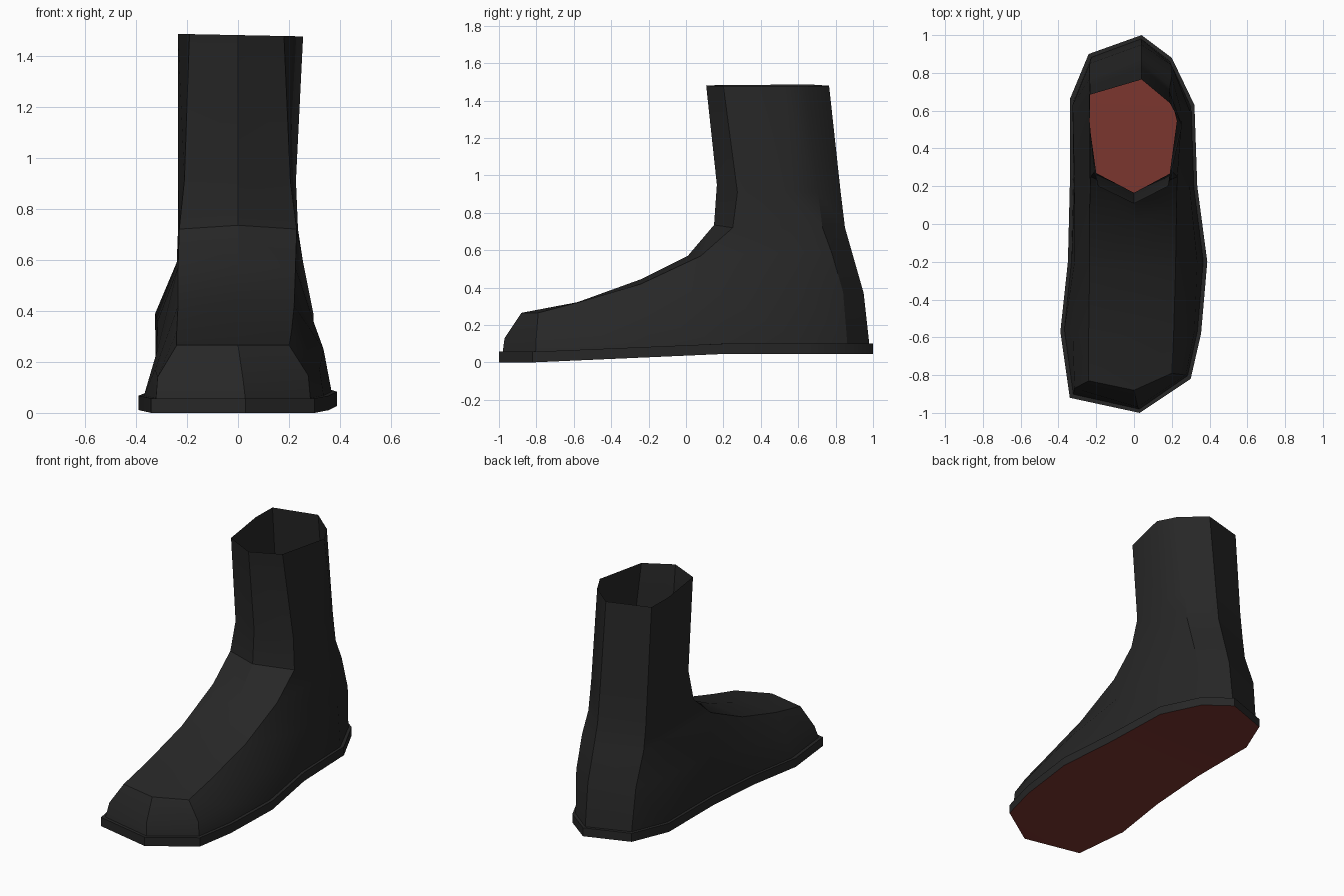
import bpy, bmesh, math

if "Cube" in bpy.data.objects:
    bpy.data.objects.remove(bpy.data.objects["Cube"])


def material(name, rgb):
    m = bpy.data.materials.new(name)
    m.diffuse_color = (*rgb, 1)
    m.use_nodes = True
    m.node_tree.nodes["Principled BSDF"].inputs["Base Color"].default_value = m.diffuse_color
    return m


BLACK = material("black rubber", (0.02, 0.02, 0.02))
RED = material("red sole", (0.2, 0.037, 0.028))


def height(y, profile):
    """Height at y along a side-view profile of (y, z) points."""
    if y <= profile[0][0]:
        return profile[0][1]
    for (y0, z0), (y1, z1) in zip(profile, profile[1:]):
        if y <= y1:
            return z0 + (z1 - z0) * (y - y0) / (y1 - y0)
    return profile[-1][1]


def ring(points, profile):
    return [(x, y, height(y, profile)) for x, y in points]


def bands(rings):
    """Quads joining each closed ring to the next one above it."""
    faces = []
    for a, b in zip(rings, rings[1:]):
        n = len(a)
        for i in range(n):
            j = (i + 1) % n
            faces.append((a[i], b[i], b[j], a[j]))
    return faces


def make(name, faces, mat):
    bm = bmesh.new()
    for f in faces:
        bm.faces.new([bm.verts.new(p) for p in f])
    bmesh.ops.remove_doubles(bm, verts=bm.verts, dist=0.0005)
    me = bpy.data.meshes.new(name)
    bm.to_mesh(me)
    bm.free()
    me.materials.append(mat)
    me.shade_smooth()
    me.set_sharp_from_angle(angle=math.radians(30))
    ob = bpy.data.objects.new(name, me)
    bpy.context.collection.objects.link(ob)
    return ob


# Outlines run from the toe, along the left side, round the heel and back
outline = [(0.03, -1), (-0.34, -0.92), (-0.39, -0.57), (-0.35, -0.2),
           (-0.34, 0.2), (-0.34, 0.66), (-0.24, 0.9), (0.04, 1.0),
           (0.2, 0.88), (0.32, 0.63), (0.335, 0.2), (0.388, -0.2),
           (0.355, -0.58), (0.30, -0.82)]
bottom_line = [(-0.82, 0), (0.2, 0.045)]
welt_line = [(-0.82, 0.057), (0.2, 0.1)]

bottom = ring(outline, bottom_line)
welt_top = ring(outline, welt_line)
foot_base = [(x * 0.945, y * 0.98, z) for x, y, z in welt_top]

# Sole: strips across the outline, seen from below and through the shaft
make("sole", [tuple(dict.fromkeys((bottom[i], bottom[i + 1],
                                   bottom[-i - 1], bottom[-i])))
              for i in range(7)], RED)

# Welt: rim around the sole with a narrow ledge on top
make("welt", bands([bottom, welt_top, foot_base]), BLACK)

# Foot: side walls up to the instep edge
foot_mid = ring([(0.02, -0.97), (-0.315, -0.87), (-0.325, -0.57),
                 (-0.315, -0.2), (-0.315, 0.2), (-0.325, 0.63),
                 (-0.235, 0.85), (0.04, 0.95), (0.2, 0.84), (0.295, 0.6),
                 (0.295, 0.2), (0.335, -0.2), (0.32, -0.57), (0.275, -0.8)],
                [(-0.97, 0.13), (-0.57, 0.17), (-0.2, 0.25), (0.2, 0.36),
                 (0.6, 0.39), (0.95, 0.37)])
foot_top = ring([(0, -0.88), (-0.24, -0.83), (-0.24, -0.58),
                 (-0.235, -0.24), (-0.235, 0.08), (-0.24, 0.59),
                 (-0.235, 0.77), (0.04, 0.89), (0.2, 0.78), (0.255, 0.58),
                 (0.225, 0.08), (0.22, -0.24), (0.21, -0.58), (0.2, -0.79)],
                [(-0.79, 0.265), (-0.58, 0.32), (-0.24, 0.42), (0.08, 0.57),
                 (0.59, 0.59), (0.89, 0.58)])
upper = bands([foot_base, foot_mid, foot_top])

# Instep: three-point rows from the toe cap to the ankle
centre = [foot_top[0], (0, -0.58, 0.322), (0, -0.24, 0.445), (0, 0.01, 0.57)]
rows = [(foot_top[i + 1], c, foot_top[13 - i]) for i, c in enumerate(centre)]
for a, b in zip(rows, rows[1:]):
    for i in range(2):
        upper.append((a[i], a[i + 1], b[i + 1], b[i]))

# Shaft: eight-sided open tube rising from the ankle
ankle = [centre[3]] + foot_top[4:11]
shin_base = ring([(0, 0.15), (-0.23, 0.25), (-0.235, 0.56), (-0.235, 0.75),
                  (0.04, 0.85), (0.19, 0.73), (0.235, 0.56), (0.23, 0.25)],
                 [(0.15, 0.735), (0.25, 0.72)])
shin = ring([(0, 0.165), (-0.21, 0.275), (-0.235, 0.545), (-0.232, 0.73),
             (0.04, 0.827), (0.187, 0.705), (0.227, 0.545), (0.205, 0.275)],
            [(0.165, 0.95), (0.275, 0.91)])
cuff = [(x, y, 1.48 - 0.02 * x) for x, y in
        [(0, 0.108), (-0.19, 0.2), (-0.235, 0.52), (-0.232, 0.685),
         (0.04, 0.765), (0.19, 0.64), (0.255, 0.52), (0.18, 0.2)]]
upper += bands([ankle, shin_base, shin, cuff])
make("boot_upper", upper, BLACK)
